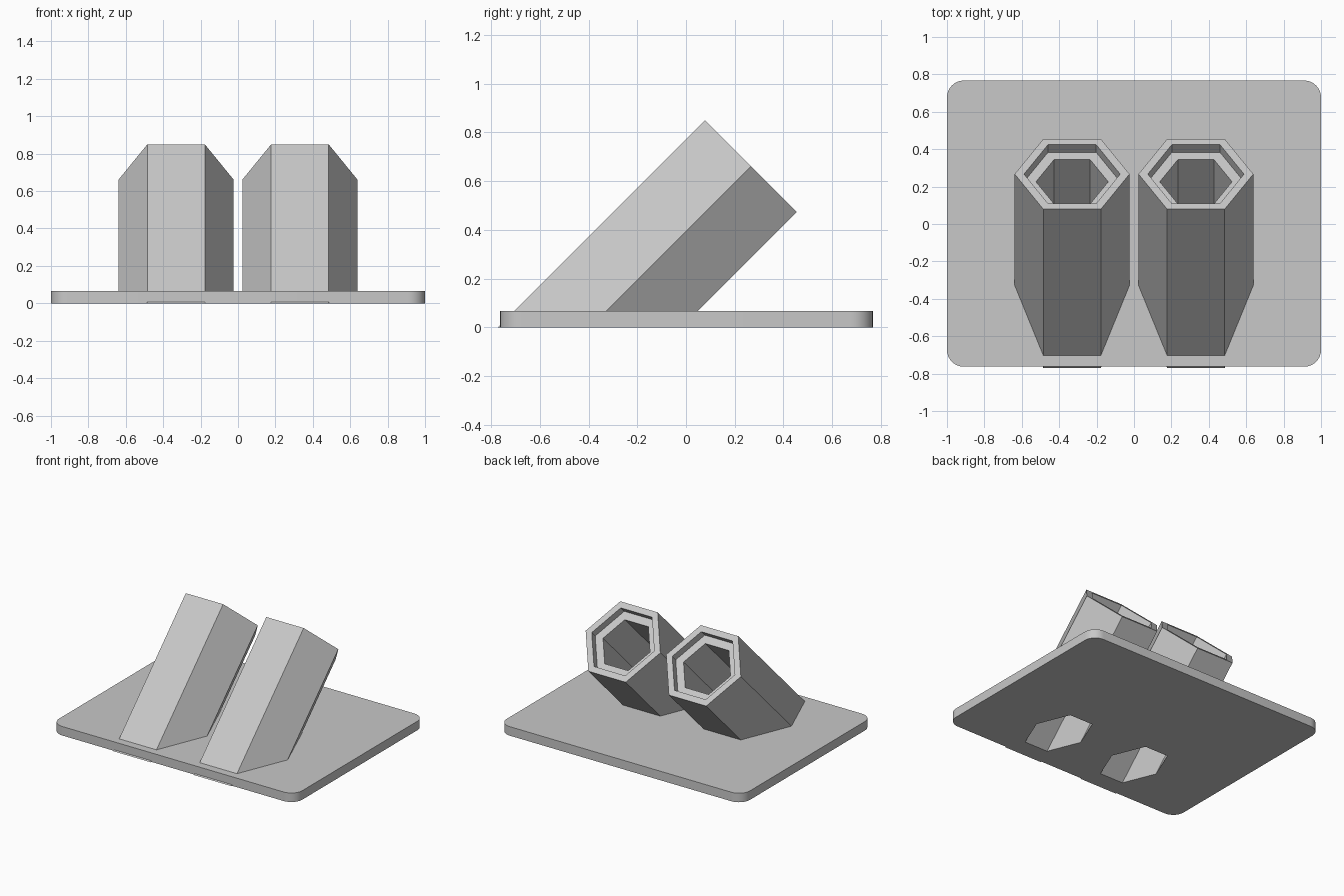
import bpy, bmesh, math
from mathutils import Vector

cube = bpy.data.objects.get("Cube")
if cube:
    bpy.data.objects.remove(cube, do_unlink=True)

PLATE_H = 0.067
AXIS = Vector((0, 1, 1)).normalized()      # lean of the holders
ACROSS = Vector((0, -1, 1)).normalized()   # upward direction in the mouth plane
MOUTH_Y, MOUTH_Z = 0.267, 0.662
OUTER, RECESS, BORE = 0.307, 0.257, 0.193
RECESS_DEPTH = 0.058

grey = bpy.data.materials.new("light_grey")
grey.use_nodes = True
colour = (0.58, 0.58, 0.58, 1)
grey.diffuse_color = colour
grey.node_tree.nodes["Principled BSDF"].inputs["Base Color"].default_value = colour


def make_object(name, bm):
    bmesh.ops.recalc_face_normals(bm, faces=bm.faces)
    mesh = bpy.data.meshes.new(name)
    bm.to_mesh(mesh)
    bm.free()
    mesh.materials.append(grey)
    obj = bpy.data.objects.new(name, mesh)
    bpy.context.collection.objects.link(obj)
    return obj


def hex_ring(bm, x, radius, depth=0, floor=None):
    """Hexagon square to the axis, or slid along the axis onto a level floor."""
    ring = []
    for i in range(6):
        a = i * math.pi / 3
        p = Vector((x, MOUTH_Y, MOUTH_Z)) - AXIS * depth
        p += Vector((1, 0, 0)) * radius * math.cos(a) + ACROSS * radius * math.sin(a)
        if floor is not None:
            p -= AXIS * ((p.z - floor) / AXIS.z)
        ring.append(bm.verts.new(p))
    return ring


def bridge(bm, a, b):
    for i in range(6):
        j = (i + 1) % 6
        bm.faces.new((a[i], a[j], b[j], b[i]))


# Base plate with rounded corners
bm = bmesh.new()
bmesh.ops.create_cube(bm, size=1)
for v in bm.verts:
    v.co = (v.co.x * 2, v.co.y * 1.53 + 0.002, (v.co.z + 0.5) * PLATE_H)
upright = [e for e in bm.edges if abs(e.verts[0].co.z - e.verts[1].co.z) > 0.01]
bmesh.ops.bevel(bm, geom=upright, offset=0.09, segments=8, profile=0.5, affect='EDGES')
plate = make_object("base_plate", bm)

for side, x in (("right", -0.331), ("left", 0.331)):
    # Stepped hexagonal holder, closed inside the plate
    bm = bmesh.new()
    rings = [
        hex_ring(bm, x, OUTER, floor=0),
        hex_ring(bm, x, OUTER),
        hex_ring(bm, x, RECESS),
        hex_ring(bm, x, RECESS, RECESS_DEPTH),
        hex_ring(bm, x, BORE, RECESS_DEPTH),
        hex_ring(bm, x, BORE, floor=PLATE_H),
    ]
    for k, ring in enumerate(rings):
        bridge(bm, ring, rings[(k + 1) % len(rings)])
    make_object(side + "_hex_holder", bm)

    # Bore continued through the plate
    bm = bmesh.new()
    low = hex_ring(bm, x, BORE, floor=-0.1)
    high = hex_ring(bm, x, BORE, floor=PLATE_H + 0.1)
    bridge(bm, low, high)
    bm.faces.new(low)
    bm.faces.new(high)
    cutter = make_object(side + "_bore_cutter", bm)
    cutter.hide_render = True
    mod = plate.modifiers.new("bore", 'BOOLEAN')
    mod.operation = 'DIFFERENCE'
    mod.solver = 'EXACT'
    mod.object = cutter
    bpy.context.view_layer.objects.active = plate
    bpy.ops.object.modifier_apply(modifier=mod.name)
    bpy.data.objects.remove(cutter, do_unlink=True)

# Smooth only the rounded plate corners
bpy.ops.object.select_all(action='DESELECT')
plate.select_set(True)
bpy.context.view_layer.objects.active = plate
bpy.ops.object.shade_smooth_by_angle(angle=math.radians(30))
